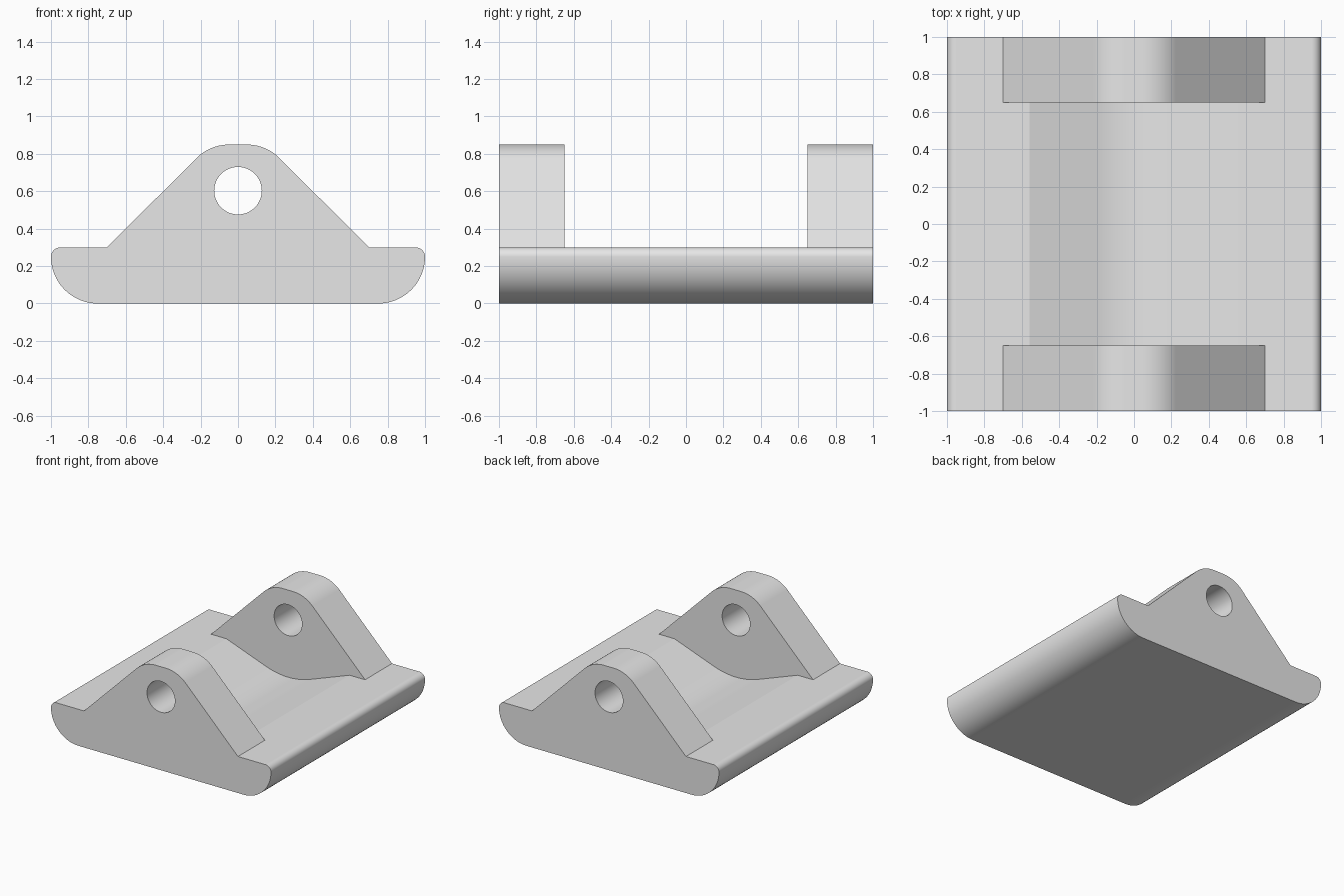
import bpy, bmesh, math

cube = bpy.data.objects.get("Cube")
if cube:
    bpy.data.objects.remove(cube, do_unlink=True)


def arc(cx, cz, r, start, end, steps):
    angles = [math.radians(start + (end - start) * i / steps) for i in range(steps + 1)]
    return [(cx + r * math.cos(a), cz + r * math.sin(a)) for a in angles]


def mirrored(half):
    """Continue a right-hand profile onto the left side."""
    return half + [(-x, z) for x, z in reversed(half) if x > 1e-5]


# Profiles in x and z, all sharing the corner where lug meets base
corner = (0.7, 0.3)
underside = mirrored([corner] + arc(0.95, 0.25, 0.05, 90, 0, 8)
                     + arc(0.75, 0.25, 0.25, 0, -90, 16)[1:])
crest = mirrored([corner] + arc(0.046, 0.6, 0.25, 45, 90, 10))
dip = mirrored([corner, (0.56, 0.3)] + arc(0, 0.719, 0.585, -70, -90, 5))
hole = arc(0, 0.603, 0.127, 0, 360, 48)[:-1]

bm = bmesh.new()


def sweep(profile, y0, y1, closed=False):
    rows = [[bm.verts.new((x, y, z)) for x, z in profile] for y in (y0, y1)]
    count = len(profile)
    for i in range(count if closed else count - 1):
        j = (i + 1) % count
        bm.faces.new((rows[0][i], rows[0][j], rows[1][j], rows[1][i]))


def cap(outline, y):
    """Flat wall with the pin hole left open."""
    edges = []
    for loop in (outline, hole):
        verts = [bm.verts.new((x, y, z)) for x, z in loop]
        edges += [bm.edges.new((v, verts[i - 1])) for i, v in enumerate(verts)]
    bmesh.ops.triangle_fill(bm, edges=edges, use_beauty=True, normal=(0, 1, 0))


# Base and hollowed deck between the lugs
outer, inner = 1.0, 0.65
sweep(underside, -inner, inner)
sweep(dip, -inner, inner)

# Lugs with pin holes at both ends
for side in (-1, 1):
    sweep(underside, side * inner, side * outer)
    sweep(crest, side * inner, side * outer)
    sweep(hole, side * inner, side * outer, closed=True)
    cap(underside + crest[-2:0:-1], side * outer)
    cap(dip + crest[-2:0:-1], side * inner)

bmesh.ops.remove_doubles(bm, verts=bm.verts[:], dist=1e-5)
bmesh.ops.recalc_face_normals(bm, faces=bm.faces[:])
mesh = bpy.data.meshes.new("lug_bracket")
bm.to_mesh(mesh)
bm.free()
bracket = bpy.data.objects.new("lug_bracket", mesh)
bpy.context.collection.objects.link(bracket)

# Plain grey material
grey = bpy.data.materials.new("plain grey")
grey.use_nodes = True
color = (0.8, 0.8, 0.8, 1)
grey.diffuse_color = color
for node in grey.node_tree.nodes:
    if node.type == 'BSDF_PRINCIPLED':
        node.inputs["Base Color"].default_value = color
mesh.materials.append(grey)

# Smooth rounds, crisp edges
for other in bpy.context.selected_objects:
    other.select_set(False)
bracket.select_set(True)
bpy.context.view_layer.objects.active = bracket
bpy.ops.object.shade_smooth_by_angle(angle=math.radians(15))
weighted = bracket.modifiers.new("flat_planes", 'WEIGHTED_NORMAL')
weighted.keep_sharp = True
